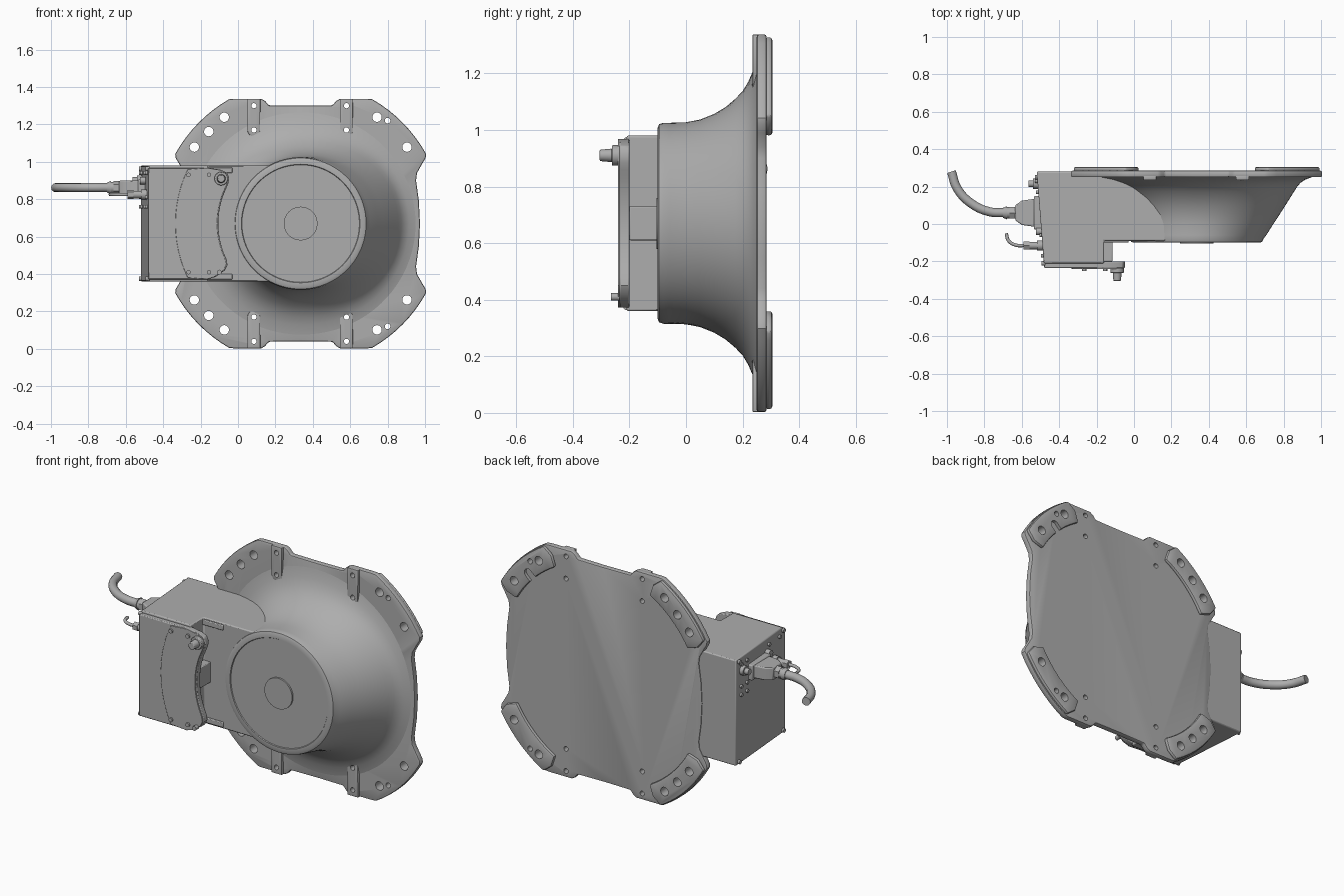
import bpy, bmesh, math
from mathutils import Vector, Matrix

if "Cube" in bpy.data.objects:
    bpy.data.objects.remove(bpy.data.objects["Cube"], do_unlink=True)

CX, CZ = 0.335, 0.67          # centre of the flange
grey = bpy.data.materials.new("plain grey")
grey.use_nodes = True
grey.diffuse_color = (0.42, 0.42, 0.42, 1)
grey.node_tree.nodes["Principled BSDF"].inputs["Base Color"].default_value = grey.diffuse_color
parts = []


def finish(name, bm, bevel=0.0):
    bmesh.ops.recalc_face_normals(bm, faces=bm.faces)
    mesh = bpy.data.meshes.new(name)
    bm.to_mesh(mesh)
    bm.free()
    mesh.materials.append(grey)
    ob = bpy.data.objects.new(name, mesh)
    bpy.context.collection.objects.link(ob)
    parts.append(ob)
    if bevel:
        mod = ob.modifiers.new("soft edges", "BEVEL")
        mod.width, mod.segments, mod.limit_method = bevel, 2, "ANGLE"
        mod.angle_limit = math.radians(40)
    return ob


def prism(name, outline, lo, hi, bevel=0.0, upright=False):
    """Extrude an x-z outline along y, or an x-y outline along z if upright."""
    bm = bmesh.new()
    place = (lambda a, b: (a, b, lo)) if upright else (lambda a, b: (a, lo, b))
    face = bm.faces.new([bm.verts.new(place(a, b)) for a, b in outline])
    out = bmesh.ops.extrude_face_region(bm, geom=[face])
    shift = Vector((0, 0, hi - lo) if upright else (0, hi - lo, 0))
    bmesh.ops.translate(bm, vec=shift, verts=[v for v in out["geom"] if isinstance(v, bmesh.types.BMVert)])
    return finish(name, bm, bevel)


def box(name, x0, x1, y0, y1, z0, z1, bevel=0.0):
    return prism(name, [(x0, z0), (x1, z0), (x1, z1), (x0, z1)], y0, y1, bevel)


def add_rod(bm, a, b, r, r2=None, n=24):
    a, b = Vector(a), Vector(b)
    turn = (b - a).to_track_quat("Z", "Y").to_matrix().to_4x4()
    bmesh.ops.create_cone(bm, cap_ends=True, segments=n, radius1=r, radius2=r if r2 is None else r2,
                          depth=(b - a).length, matrix=Matrix.Translation((a + b) / 2) @ turn)


def rod(name, a, b, r, r2=None, n=24, bevel=0.0):
    bm = bmesh.new()
    add_rod(bm, a, b, r, r2, n)
    return finish(name, bm, bevel)


def cable(name, points, r):
    cu = bpy.data.curves.new(name, "CURVE")
    cu.dimensions, cu.bevel_depth, cu.bevel_resolution, cu.use_fill_caps = "3D", r, 4, True
    sp = cu.splines.new("BEZIER")
    sp.bezier_points.add(len(points) - 1)
    for p, co in zip(sp.bezier_points, points):
        p.co, p.handle_left_type, p.handle_right_type = co, "AUTO", "AUTO"
    cu.materials.append(grey)
    ob = bpy.data.objects.new(name, cu)
    bpy.context.collection.objects.link(ob)
    parts.append(ob)


def arc(r, a0, a1, n):
    angles = [math.radians(a0 + (a1 - a0) * i / n) for i in range(n + 1)]
    return [(r * math.cos(a), r * math.sin(a)) for a in angles]


# Flange plate: one quarter outline mirrored to four
quarter = [(.638, 0), (.632, .12), (.617, .23), (.622, .27), (.65, .32), (.668, .35)]
quarter += arc(.767, 29, 60, 8) + [(.36, .667), (.21, .667), (.19, .655), (.17, .632), (0, .63)]
half = quarter + [(-x, z) for x, z in quarter[-2::-1]]
outline = half + [(x, -z) for x, z in half[-2:0:-1]]
plate = prism("flange_plate", [(CX + x, CZ + z) for x, z in outline], .25, .285, .008)
drilled = [plate]

# Raised mounting pads on the back corners
for i, (sx, sz) in enumerate([(1, 1), (-1, 1), (-1, -1), (1, -1)]):
    sector = arc(.762, 30, 60, 10) + [(.33, .62)] + arc(.635, 61, 29, 10) + [(.62, .33)]
    pad = prism(f"mounting_pad_{i + 1}", [(CX + sx * x, CZ + sz * z) for x, z in sector], .28, .305, .01)
    drilled.append(pad)

# Flared housing: circular at the front, leaning out towards +x
rings = [(-.095, .314, .314), (-.1, .317, .317), (-.1, .338, .338), (-.095, .35, .35), (-.08, .355, .357),
         (-.06, .355, .372), (0, .357, .41), (.05, .366, .443), (.1, .386, .475), (.14, .41, .50),
         (.175, .44, .522), (.2, .467, .538), (.22, .50, .555), (.237, .54, .58), (.248, .585, .61), (.256, .62, .628)]
bm = bmesh.new()
loops = []
for y, r, lean in rings:
    loop = []
    for k in range(80):
        a = math.tau * k / 80
        rr = r + (lean - r) * max(0, math.cos(a)) ** 1.5
        loop.append(bm.verts.new((CX + rr * math.cos(a), y, CZ + rr * math.sin(a))))
    loops.append(loop)
for lo, hi in zip(loops, loops[1:]):
    for k in range(80):
        bm.faces.new((lo[k], lo[k - 1], hi[k - 1], hi[k]))
bm.faces.new(loops[0])
bm.faces.new(loops[-1])
drilled.append(finish("flared_housing", bm))
rod("centre_boss", (CX, -.09, CZ), (CX, -.105, CZ), .09, n=48)

# Drilled front tabs
bm = bmesh.new()
for x in (.085, .58):
    for s in (1, -1):
        shape = [(.035, .667), (.035, .50)] + [(px, .50 - pz) for px, pz in arc(.035, 0, 180, 8)] + [(-.035, .667)]
        shape = [(x + a, CZ + s * b) for a, b in shape if (a, b) != (.035, .50)]
        side = "left" if x > CX else "right"
        drilled.append(prism(f"{side}_{'upper' if s > 0 else 'lower'}_tab", shape, .235, .26, .004))
        for z in (.50, .63):
            add_rod(bm, (x, .1, CZ + s * z), (x, .4, CZ + s * z), .014, n=16)

# Cutters for the mounting holes
for sx in (1, -1):
    for sz in (1, -1):
        holes = [(35.7, .70, .025), (54.3, .70, .025)]
        holes.append((49.8, .72, .015) if sx > 0 else (45, .695, .025))
        for a, r, size in holes:
            a = math.radians(a)
            x, z = CX + sx * r * math.cos(a), CZ + sz * r * math.sin(a)
            add_rod(bm, (x, .1, z), (x, .4, z), size)
cutter = finish("hole_cutter", bm)
slot = [(.57, .025), (.57, -.025)] + arc(.025, -90, 90, 8)
slot = [(x + (.675 if i > 1 else 0), z) for i, (x, z) in enumerate(slot)]
c = math.sqrt(.5)
slot_cutter = prism("slot_cutter", [(CX + c * (x - z), CZ + c * (x + z)) for x, z in slot], .287, .4)
for ob in drilled:
    for tool in [cutter] + ([slot_cutter] if ob.name == "mounting_pad_1" else []):
        mod = ob.modifiers.new("holes", "BOOLEAN")
        mod.operation, mod.solver, mod.object = "DIFFERENCE", "EXACT", tool
deps = bpy.context.evaluated_depsgraph_get()
for ob in drilled:
    mesh = bpy.data.meshes.new_from_object(ob.evaluated_get(deps))
    ob.modifiers.clear()
    ob.data = mesh
for tool in (cutter, slot_cutter):
    parts.remove(tool)
    bpy.data.objects.remove(tool, do_unlink=True)

# Side box with slanted outer wall, stepped down towards the housing
prism("side_box", [(-.52, .28), (-.482, -.21), (-.16, -.21), (-.16, -.09), (.2, -.09), (.2, .28)],
      .36, .98, .006, upright=True)
box("cavity_rib", -.17, -.115, -.2, -.08, .61, .73, .004)
for z in (.385, .955):
    box("cavity_ledge", -.17, -.03, -.1, -.08, z - .015, z + .015, .004)


# Front cover whose edge follows the round housing
def follow(r, z0, z1, n=12):
    zs = [z0 + (z1 - z0) * i / n for i in range(n + 1)]
    return [(CX - math.sqrt(r * r - (z - CZ) ** 2), z) for z in zs]


edge = [(-.16, .372), (-.12, .385), (-.07, .42), (-.056, .45)] + follow(.44, .48, .86)
edge += [(-.052, .885), (-.047, .915), (-.06, .943), (-.09, .957), (-.16, .968)]
prism("front_panel", edge + [(-.48, .968), (-.48, .372)], -.235, -.2, .005)
prism("curved_cover", [(x - .006, z) for x, z in edge] + follow(.67, .96, .38), -.241, -.23, .002)
for x in (-.265, -.155):
    for z in (.41, .93):
        rod("cover_screw", (x, -.235, z), (x, -.25, z), .012, n=12)
rod("latch_base", (-.09, -.235, .91), (-.09, -.262, .91), .036, bevel=.004)
rod("latch_bolt", (-.09, -.26, .91), (-.09, -.305, .91), .024, .02, bevel=.004)
rod("latch_lower_screw", (-.1, -.235, .41), (-.1, -.265, .41), .013, n=12)


def wall(y):
    return -.48 - .04 * (y + .235) / .515


# Fasteners and ports on the outer wall
def stud(name, y, z, length, r, n=12):
    rod(name, (wall(y) + .01, y, z), (wall(y) - length, y, z), r, n=n)


for y in (-.21, .25):
    for z in (.375, .962):
        stud("corner_screw", y, z, .012, .012)
for y in (-.17, -.06, .17, .23):
    for z in (.76, .81, .94):
        stud("port_screw", y, z, .012, .01)
stud("upper_port", .215, .9, .025, .028)
stud("upper_port_tip", .215, .9, .05, .018)
stud("middle_port", -.04, .9, .03, .02)

# Main plug and cable
box("plug_socket", -.535, -.49, -.03, .15, .815, .905, .006)
prism("plug_hood", [(-.53, -.015), (-.53, .135), (-.60, .125), (-.635, .10), (-.635, .02), (-.60, -.005)],
      .825, .9, .006, upright=True)
rod("gland_nut", (-.63, .06, .862), (-.665, .06, .862), .036, n=6)
rod("gland_collar", (-.66, .06, .862), (-.685, .06, .862), .03)
rod("gland_cap", (-.68, .06, .862), (-.70, .06, .862), .035, .027)
cable("main_cable", [(-.69, .06, .862), (-.77, .065, .862), (-.87, .11, .862), (-.945, .19, .862), (-.976, .28, .862)], .024)

# Small plug and cable
stud("small_port", -.115, .825, .03, .028)
rod("small_plug", (-.50, -.115, .825), (-.565, -.115, .825), .02, n=16)
rod("small_plug_nut", (-.56, -.115, .825), (-.59, -.115, .825), .025, n=6)
cable("small_cable", [(-.58, -.115, .825), (-.63, -.113, .825), (-.67, -.09, .825), (-.683, -.05, .825)], .009)

bpy.ops.object.select_all(action="DESELECT")
for ob in parts:
    if ob.type == "MESH":
        ob.select_set(True)
        bpy.context.view_layer.objects.active = ob
bpy.ops.object.shade_smooth_by_angle(angle=math.radians(35))
